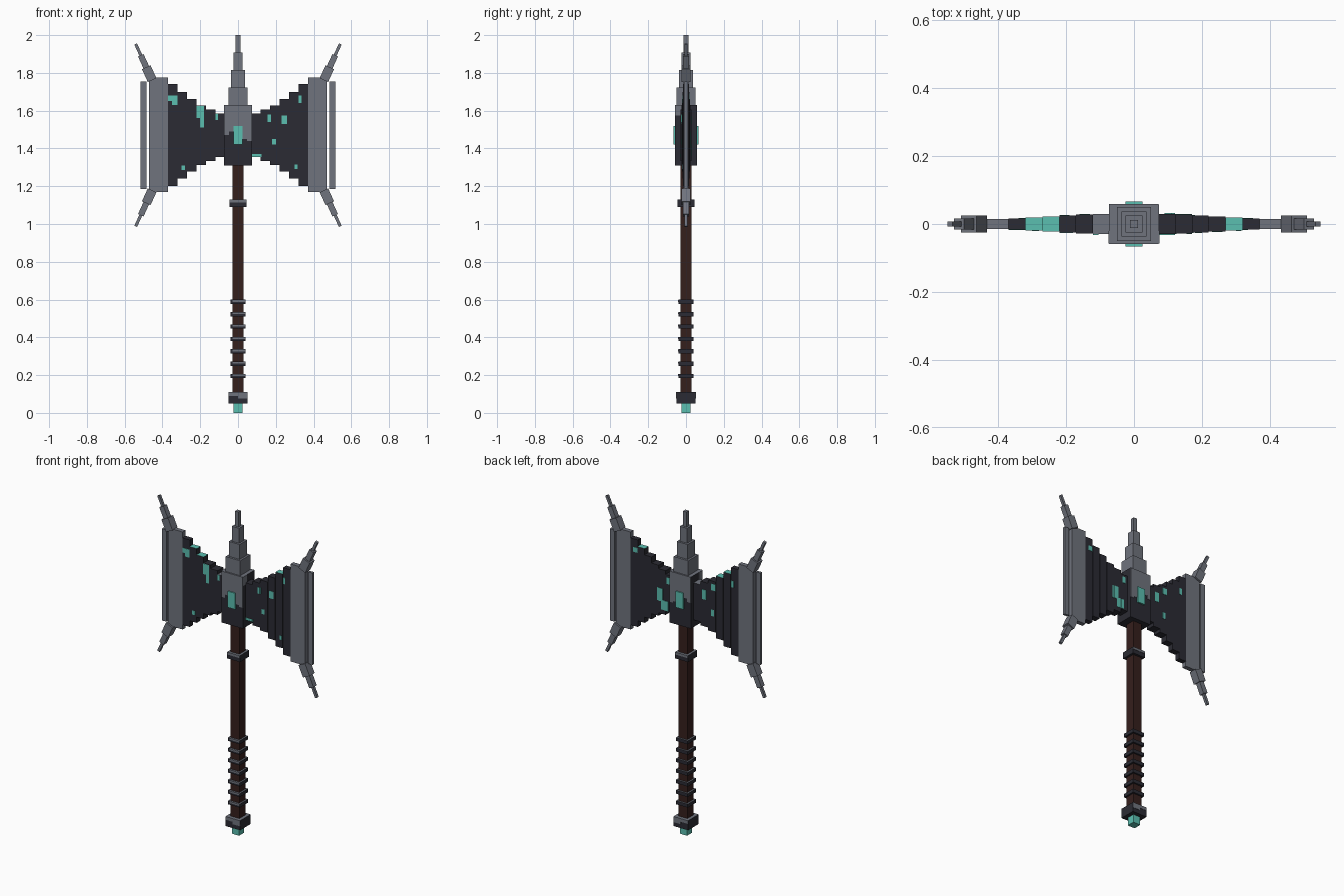
import bpy, math
from mathutils import Matrix, Vector

cube = bpy.data.objects.get("Cube")
if cube:
    bpy.data.objects.remove(cube)


def material(name, rgb):
    m = bpy.data.materials.new(name)
    m.use_nodes = True
    m.diffuse_color = (*rgb, 1)
    m.node_tree.nodes["Principled BSDF"].inputs["Base Color"].default_value = (*rgb, 1)
    return m


STEEL = material("grey steel", (0.162, 0.174, 0.207))
DARK = material("dark iron", (0.024, 0.024, 0.033))
WOOD = material("dark wood", (0.036, 0.014, 0.012))
TEAL = material("teal crystal", (0.105, 0.52, 0.434))
FACES = [(0, 1, 3, 2), (4, 6, 7, 5), (0, 4, 5, 1), (2, 3, 7, 6), (0, 2, 6, 4), (1, 5, 7, 3)]


def box(name, x, y, z, mat, top=None, turn=None):
    """Box from three (low, high) ranges; top gives the upper face its own colour."""
    verts = [Vector((a, b, c)) for a in x for b in y for c in z]
    if turn:
        verts = [turn @ v for v in verts]
    mesh = bpy.data.meshes.new(name)
    mesh.from_pydata(verts, [], FACES)
    mesh.materials.append(mat)
    if top:
        mesh.materials.append(top)
        mesh.polygons[5].material_index = 1
    obj = bpy.data.objects.new(name, mesh)
    bpy.context.collection.objects.link(obj)
    return obj


def post(name, half, z, mat, top=None):
    return box(name, (-half, half), (-half, half), z, mat, top)


# Handle with pommel, collar and grip rings
post("handle", 0.03, (0.05, 1.32), WOOD)
post("pommel_gem", 0.025, (0, 0.05), TEAL)
post("pommel_cap", 0.05, (0.05, 0.11), DARK, STEEL)
post("collar", 0.044, (1.09, 1.13), DARK, STEEL)
for i in range(7):
    z = 0.195 + i * 0.0655
    post("grip_ring", 0.04, (z - 0.011, z + 0.011), DARK, STEEL)
    box("ring_shine", (-0.03, 0.04), (-0.042, -0.04), (z, z + 0.01), STEEL)
for s in (-1, 1):
    y = sorted((s * 0.049, s * 0.052))
    box("cap_trim", (-0.05, 0.0), y, (0.09, 0.11), STEEL)
    box("cap_trim", (0.0, 0.05), y, (0.075, 0.11), STEEL)
    y = sorted((s * 0.043, s * 0.046))
    box("collar_trim", (-0.044, 0.044), y, (1.115, 1.13), STEEL)

# Head block with jagged steel upper part and inlaid gem
box("head_block", (-0.073, 0.073), (-0.057, 0.057), (1.31, 1.63), DARK, STEEL)
for s in (-1, 1):
    y = sorted((s * 0.056, s * 0.059))
    for i, low in enumerate((1.47, 1.49, 1.51, 1.50, 1.45, 1.44)):
        x = -0.073 + i * 0.0243
        box("head_plate", (x, x + 0.0243), y, (low, 1.63), STEEL)
    box("head_gem", (-0.025, 0.025), sorted((s * 0.05, s * 0.066)), (1.42, 1.52), TEAL)
    box("side_plate", sorted((s * 0.072, s * 0.075)), (-0.057, -0.02), (1.575, 1.63), STEEL)

# Stepped top spike
for i, half in enumerate((0.05, 0.037, 0.025, 0.012)):
    z = 1.63 + i * 0.0925
    post("top_spike", half, (z, z + 0.0925), STEEL)

# Blade columns: half height and half thickness, from the head outward
MID = 1.47
COLUMNS = [(0.07 + i * 0.05, h, t) for i, (h, t) in enumerate(
    [(0.115, 0.03), (0.137, 0.028), (0.157, 0.025), (0.193, 0.022), (0.23, 0.019), (0.27, 0.016)])]
TEAL_TOPS = {(-1, 3), (-1, 4), (1, 4)}

for s in (-1, 1):
    for i, (x, h, t) in enumerate(COLUMNS):
        top = TEAL if (s, i) in TEAL_TOPS else STEEL if (s, i) == (-1, 0) else None
        box("blade_step", sorted((s * x, s * (x + 0.05))), (-t, t), (MID - h, MID + h), DARK, top)
    # Cutting edge, with a free outer strip held by the horns
    box("blade_edge", sorted((s * 0.37, s * 0.47)), (-0.014, 0.014), (1.17, 1.775), STEEL)
    box("outer_strip", sorted((s * 0.485, s * 0.517)), (-0.008, 0.008), (1.185, 1.755), STEEL)
    # Tapering horns at both ends of the edge
    for v in (-1, 1):
        angle = s * math.radians(24.5)
        flip = Matrix.Diagonal((1, 1, v, 1))
        turn = (Matrix.Translation((s * 0.463, 0, MID + v * 0.31)) @ flip
                @ Matrix.Rotation(angle, 4, "Y"))
        for half, low, high in ((0.025, -0.02, 0.055), (0.016, 0.05, 0.125), (0.008, 0.12, 0.19)):
            horn = box("horn", (-half, half), (-half, half), (low, high), STEEL, turn=turn)
            if v < 0:
                horn.data.flip_normals()


def patch(side, x0, x1, z0, z1):
    """Thin crystal plate that follows the blade steps; side -1 is the front."""
    s = 1 if x0 > 0 else -1
    a, b = sorted((abs(x0), abs(x1)))
    for x, h, t in COLUMNS:
        lo, hi = max(a, x), min(b, x + 0.05)
        zl, zh = max(z0, MID - h), min(z1, MID + h)
        if hi > lo and zh > zl:
            box("crystal_patch", sorted((s * lo, s * hi)),
                sorted((side * (t - 0.002), side * (t + 0.002))), (zl, zh), TEAL)


# Crystal growths on the front
for p in ((-0.37, -0.32, 1.65, 1.68), (-0.35, -0.32, 1.63, 1.65), (-0.22, -0.18, 1.56, 1.625),
          (-0.20, -0.18, 1.51, 1.56), (-0.12, -0.105, 1.55, 1.585), (-0.30, -0.28, 1.285, 1.31),
          (0.155, 0.175, 1.54, 1.58), (0.23, 0.26, 1.53, 1.575), (0.32, 0.335, 1.64, 1.68),
          (0.18, 0.20, 1.42, 1.45), (0.07, 0.125, 1.355, 1.37), (0.30, 0.315, 1.29, 1.315)):
    patch(-1, *p)
# Crystal growths on the back
for p in ((0.32, 0.35, 1.66, 1.69), (0.10, 0.15, 1.36, 1.42), (0.14, 0.18, 1.41, 1.49),
          (0.09, 0.11, 1.53, 1.57), (-0.16, -0.13, 1.50, 1.56), (-0.22, -0.19, 1.57, 1.61),
          (-0.34, -0.32, 1.62, 1.66), (-0.21, -0.19, 1.41, 1.45)):
    patch(1, *p)
